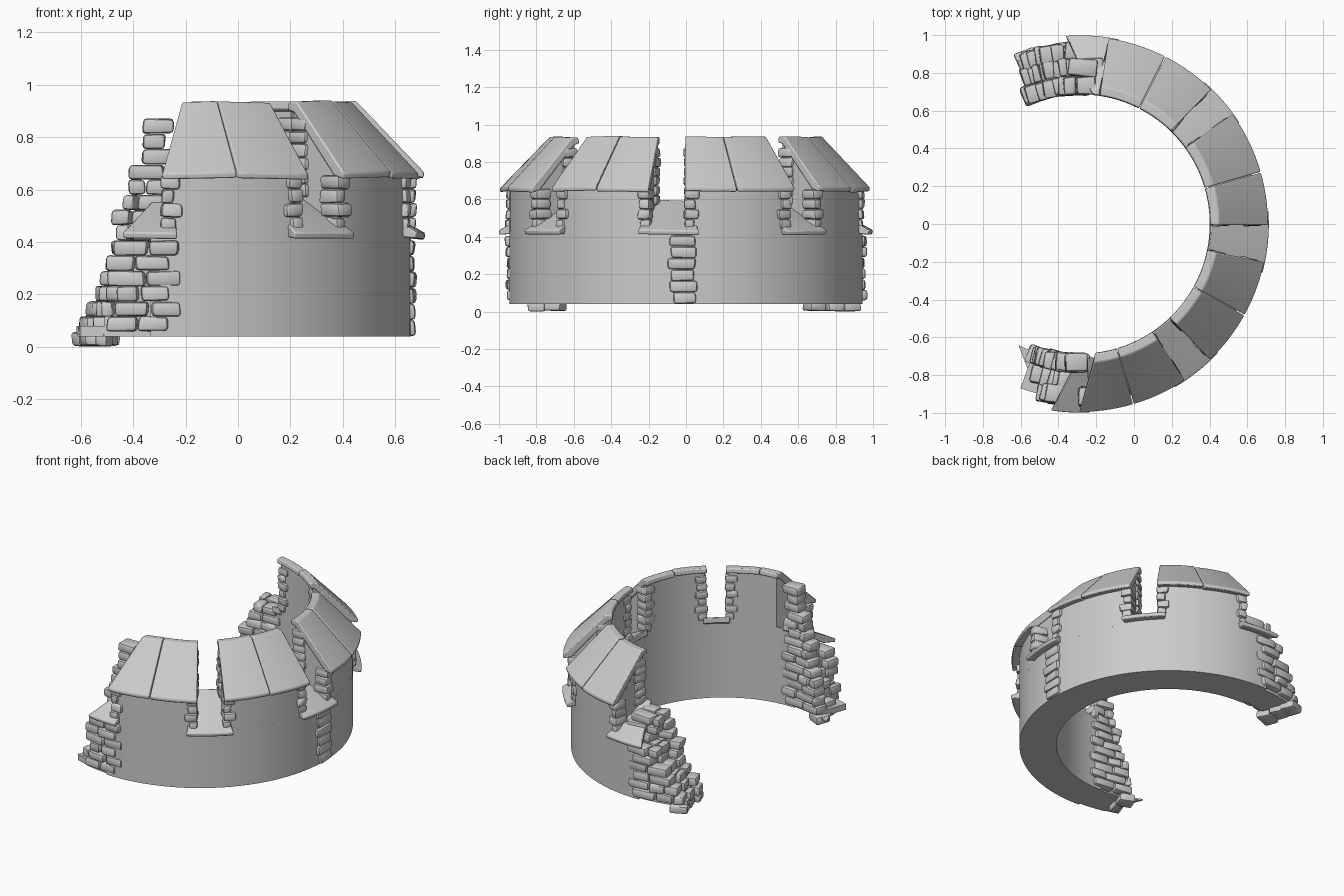
import bpy, bmesh, math, random
from mathutils import Matrix, Vector

if "Cube" in bpy.data.objects:
    bpy.data.objects.remove(bpy.data.objects["Cube"])

random.seed(7)
CX = -0.285                      # centre of the ring in x
R_OUT, R_IN = 0.945, 0.71
rnd = random.uniform


def polar(r, deg, z):
    a = math.radians(deg)
    return Vector((CX + r * math.cos(a), r * math.sin(a), z))


def finish(name, bm, angle=35, bevel=0):
    bmesh.ops.recalc_face_normals(bm, faces=bm.faces)
    me = bpy.data.meshes.new(name)
    bm.to_mesh(me)
    bm.free()
    ob = bpy.data.objects.new(name, me)
    bpy.context.collection.objects.link(ob)
    if bevel:
        m = ob.modifiers.new("edge", 'BEVEL')
        m.width, m.segments, m.limit_method = bevel, 2, 'ANGLE'
    bpy.ops.object.select_all(action='DESELECT')
    ob.select_set(True)
    bpy.context.view_layer.objects.active = ob
    bpy.ops.object.shade_smooth_by_angle(angle=math.radians(angle))
    return ob


def arc(name, prof, a0, a1, skew0=0, skew1=0, step=2.5, bevel=0, wobble=0):
    """Sweep an (r, z) profile from a0 to a1; skew shifts the inner end of each cut."""
    bm = bmesh.new()
    n = max(2, round(abs(a1 - a0) / step))
    rmax, rmin = max(p[0] for p in prof), min(p[0] for p in prof)
    tilt, lift = rnd(-wobble, wobble), rnd(-wobble, wobble) * 0.5
    rings = []
    for i in range(n + 1):
        t = i / n
        ring = []
        for r, z in prof:
            k = (rmax - r) / (rmax - rmin)
            s, e = a0 + skew0 * k, a1 + skew1 * k
            ring.append(bm.verts.new(polar(r, s + (e - s) * t, z + lift + tilt * (t - 0.5))))
        rings.append(ring)
    m = len(prof)
    for p, q in zip(rings, rings[1:]):
        for j in range(m):
            bm.faces.new((p[j], p[(j + 1) % m], q[(j + 1) % m], q[j]))
    bm.faces.new(rings[0])
    bm.faces.new(rings[-1])
    return finish(name, bm, bevel=bevel)


def brick(bm, r, deg, z, dr, dt, dz, turn=4):
    """One worn, rounded stone: radial depth dr, tangent length dt, height dz."""
    b = bmesh.new()
    bmesh.ops.create_cube(b, size=1)
    for v in b.verts:
        v.co = Vector((v.co.x * dr, v.co.y * dt, v.co.z * dz))
        v.co += Vector((rnd(-.006, .006), rnd(-.006, .006), rnd(-.003, .003)))
    bmesh.ops.bevel(b, geom=b.edges[:], offset=min(dr, dt, dz) * 0.25, segments=2,
                    profile=0.5, affect='EDGES')
    b.transform(Matrix.Translation(polar(r, deg, z))
                @ Matrix.Rotation(math.radians(deg + rnd(-turn, turn)), 4, 'Z'))
    tmp = bpy.data.meshes.new("tmp")
    b.to_mesh(tmp)
    b.free()
    bm.from_mesh(tmp)
    bpy.data.meshes.remove(tmp)


def jamb(bm, edge, side, r, depth, z0, z1, width):
    """Stack of stones beside a gap; side = direction into the merlon."""
    n = round((z1 - z0) / 0.05)
    h = (z1 - z0) / n
    for i in range(n):
        w = width + (0.012 if i % 2 else -0.008) + rnd(-.006, .006)
        deg = edge + side * math.degrees((w / 2 - 0.008) / r)
        brick(bm, r + rnd(-.003, .003), deg, z0 + (i + 0.5) * h, depth, w, h * 0.98, 2)


def rubble(name, side, top, ends_in, ends_out, inner_start, upper):
    """Broken wall end: coursed stones in three rings stepping back with height."""
    bm = bmesh.new()
    h = 0.058
    for c in range(math.ceil(top / h)):
        z = (c + 0.5) * h
        for k, r in enumerate((0.735, 0.83, 0.912)):
            if z > 0.42 and k > upper:
                continue
            if k == 0:
                t = z / top
            else:
                t = min(1, z / 0.42)
            f = k / 2
            end = ((1 - f) * (ends_in[0] + (ends_in[1] - ends_in[0]) * t)
                   + f * (ends_out[0] + (ends_out[1] - ends_out[0]) * t)) + rnd(-2.2, 1.8)
            start = (104 if c == 0 else inner_start if z > 0.42 else 86) + (c % 2) * 2.5
            while end - start > 2.5:
                length = min(rnd(0.10, 0.16), math.radians(end - start) * r)
                d = math.degrees(length / r)
                brick(bm, r + rnd(-.006, .006), side * (start + d / 2), z,
                      0.095, length * 0.97, h * (0.9 if c == 0 else 0.98), 5)
                start += d
    finish(name, bm, 40)


# Smooth curved wall, with a top that slopes under the sills
arc("wall", [(R_OUT, .04), (R_OUT, .425), (R_IN, .56), (R_IN, .04)], -93, 91)

# Stepped wall core hidden behind the broken ends
for i, (top, lo, hi) in enumerate([(.38, -97, 95), (.26, -100, 100), (.16, -104, 105),
                                   (.08, -110, 111)]):
    for tag, a, b in (("front", lo, -92), ("back", 90, hi)):
        arc(f"{tag}_end_core_{i}", [(.925, .04), (.925, top), (.73, top), (.73, .04)], a, b)
arc("front_end_base", [(.93, .04), (.93, .05), (.72, .05), (.72, .04)], -104, -92, skew0=-13)

# Merlons: body, sloping roof slabs, and stone jambs (start, split, end in degrees)
MERLONS = [(-90, -73.5, -56.5), (-46, -29, -12), (0, 16, 35.5), (46, 63, 81)]
BODY = [(R_OUT, .40), (R_OUT, .66), (.72, .895), (R_IN, .90), (R_IN, .40)]
ROOF = [(.992, .642), (.995, .664), (.735, .936), (.69, .936), (.685, .905),
        (.72, .895), (.94, .655)]
jambs = bmesh.new()
for i, (a, m, b) in enumerate(MERLONS):
    broken = 7 if i == 0 else 0
    arc(f"merlon_{i}", BODY, a + .6, b - .6, skew0=broken)
    arc(f"roof_slab_{i}_a", ROOF, a - .3, m - .15, skew0=broken, bevel=.006, wobble=.008)
    arc(f"roof_slab_{i}_b", ROOF, m + .15, b + .3, bevel=.006, wobble=.008)
    for edge, side in ((a, 1), (b, -1)):
        jamb(jambs, edge, side, .915, .10, .44, .655, .062)
        if not (broken and side == 1):
            jamb(jambs, edge, side, .742, .092, .57, .875, .068)
finish("jamb_stones", jambs, 40)

# Sloping sills in the gaps
SILL = [(.995, .412), (1.0, .435), (.965, .455), (.69, .598), (.685, .56), (.93, .418)]
for i, (a, b, s0, s1) in enumerate([(-99, -87, 9, 0), (-60, -43, 2, -2), (-15, 4, 3, -3),
                                    (32.5, 49, 2, -2), (78, 94.5, 2, -10)]):
    arc(f"sill_{i}", SILL, a, b, s0, s1, bevel=.006, wobble=.006)

# Stone patch on the outer wall below the middle sill
patch = bmesh.new()
for i in range(6):
    w = (.125, .15)[i % 2] + rnd(-.015, .015)
    brick(patch, .925, -1.2 + rnd(-.7, .7), .073 + i * .061, .07, w, .06, 1)
finish("wall_patch_stones", patch, 40)

# Broken ends of the ring
rubble("front_broken_end", -1, .87, (115, 95), (103, 103.5), 87, 0)
rubble("back_broken_end", 1, .56, (117, 98), (113, 97), 81, 1)
